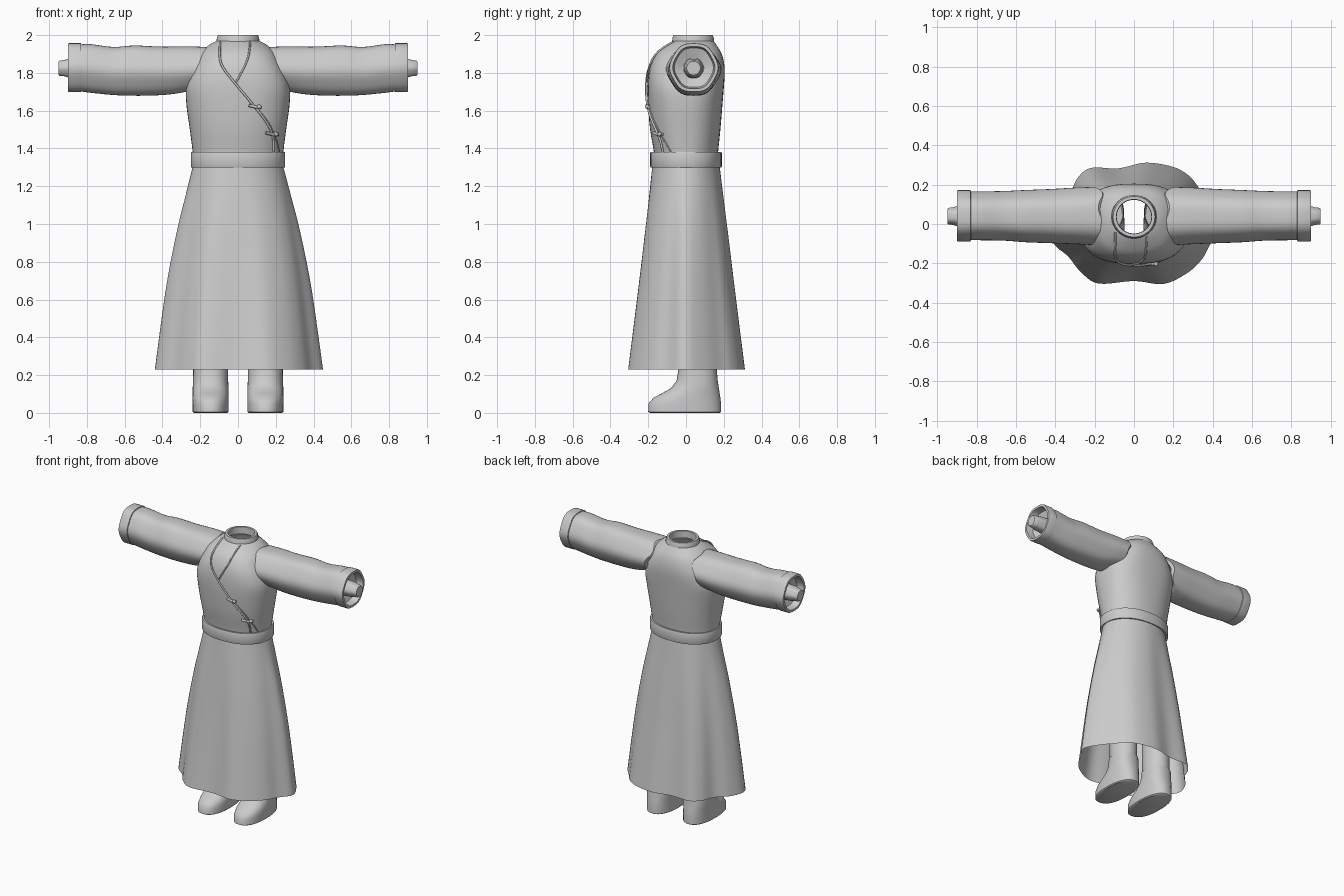
import bpy, bmesh, math
from mathutils import Vector

cube = bpy.data.objects.get("Cube")
if cube:
    bpy.data.objects.remove(cube)

SEG = 48
grey = bpy.data.materials.new("plain_grey")
grey.use_nodes = True
grey.diffuse_color = (0.6, 0.6, 0.6, 1)
grey.node_tree.nodes["Principled BSDF"].inputs["Base Color"].default_value = (0.6, 0.6, 0.6, 1)


def finish(obj, angle=40):
    obj.data.materials.append(grey)
    bpy.ops.object.select_all(action='DESELECT')
    obj.select_set(True)
    bpy.context.view_layer.objects.active = obj
    bpy.ops.object.shade_smooth_by_angle(angle=math.radians(angle))


def loft(name, rings, cap_start=False, cap_end=False):
    """Skin a list of closed rings of points."""
    bm = bmesh.new()
    loops = [[bm.verts.new(p) for p in ring] for ring in rings]
    for a, b in zip(loops, loops[1:]):
        for i in range(len(a)):
            j = (i + 1) % len(a)
            bm.faces.new((a[i], a[j], b[j], b[i]))
    if cap_start:
        bm.faces.new(loops[0])
    if cap_end:
        bm.faces.new(loops[-1])
    bmesh.ops.recalc_face_normals(bm, faces=bm.faces)
    mesh = bpy.data.meshes.new(name)
    bm.to_mesh(mesh)
    bm.free()
    obj = bpy.data.objects.new(name, mesh)
    bpy.context.collection.objects.link(obj)
    finish(obj)
    return obj


def spline(rows, steps, cyclic=False):
    """Catmull-Rom interpolation of rows of numbers."""
    n, out = len(rows), []
    pick = (lambda i: rows[i % n]) if cyclic else (lambda i: rows[max(0, min(n - 1, i))])
    for i in range(n if cyclic else n - 1):
        for k in range(steps):
            t = k / steps
            out.append([0.5 * (2 * b + (c - a) * t + (2 * a - 5 * b + 4 * c - d) * t * t
                               + (3 * b - a - 3 * c + d) * t ** 3)
                        for a, b, c, d in zip(*(pick(i + o) for o in (-1, 0, 1, 2)))])
    return out if cyclic else out + [list(rows[-1])]


def oval(z, hx, front, back, n=2.0, cx=0.0):
    """Horizontal superellipse ring."""
    ring = []
    for i in range(SEG):
        a = 2 * math.pi * i / SEG
        c, s = math.cos(a), math.sin(a)
        ring.append((cx + hx * math.copysign(abs(c) ** (2 / n), c),
                     (front + back) / 2 + (back - front) / 2 * math.copysign(abs(s) ** (2 / n), s), z))
    return ring


# Torso: height, half width, front, back, squareness
torso_rows = spline([
    (1.30, .235, -.165, .165, 2.2), (1.38, .24, -.17, .17, 2.2), (1.50, .255, -.19, .182, 2.3),
    (1.62, .272, -.2, .192, 2.4), (1.72, .275, -.203, .2, 2.6), (1.80, .25, -.197, .205, 2.7),
    (1.86, .222, -.18, .2, 2.6), (1.91, .195, -.15, .185, 2.4), (1.95, .15, -.1, .16, 2.1),
    (1.968, .115, -.072, .147, 2)], 3)
loft("torso", [oval(*r) for r in torso_rows])

# Standing collar with an open neck
loft("collar", [oval(z, .1 + d, -.06 - d, .135 + d) for z, d in
                ((1.96, .014), (1.985, .012), (2.0, .006), (2.0, -.01), (1.95, -.012))])

# Belt
loft("belt", [oval(z, .25 - d, -.19 + d, .19 - d, 2.2) for z, d in
              ((1.305, .03), (1.3, .002), (1.305, 0), (1.375, 0), (1.38, .002), (1.375, .03))])

# Skirt: waist oval blended down into a wavy hem
hem_points = [(.45, -.01), (.4, .1), (.33, .185), (.28, .245), (.2, .29), (.06, .312), (-.08, .283),
              (-.22, .285), (-.29, .23), (-.33, .14), (-.4, .07), (-.44, -.03), (-.4, -.11),
              (-.335, -.165), (-.27, -.245), (-.18, -.303), (0, -.29), (.15, -.305),
              (.27, -.25), (.345, -.18), (.39, -.1)]
hem = spline(hem_points, 5, True)
skirt_rows = spline([(1.31, 0, 0), (1.15, .2, .15), (.95, .44, .34), (.65, .72, .61), (.23, 1, 1)], 4)
skirt = []
for z, fx, fy in skirt_rows:
    ring = []
    for x, y in hem:
        a = math.atan2(y / .31, x / .445)
        ring.append((.238 * math.cos(a) * (1 - fx) + x * fx, .178 * math.sin(a) * (1 - fy) + y * fy, z))
    skirt.append(ring)
loft("skirt", skirt)


def arm_ring(side, x, top, bottom, front, back, slant=0.0, scale=1.0):
    """Softly six-sided ring around the arm; slant follows the armhole."""
    ring = []
    for i in range(SEG):
        a = 2 * math.pi * i / SEG
        c, s = math.cos(a), math.sin(a)
        r = scale * (1 + .022 * math.cos(6 * a))
        edge = -.01 - .05 * s + .03 * s * s + .012 * math.cos(5 * a)
        ring.append((side * (x + slant * edge), (front + back) / 2 + r * c * (back - front) / 2,
                     (top + bottom) / 2 + r * s * (top - bottom) / 2))
    return ring


def round_ring(side, x, r):
    return arm_ring(side, x, 1.825 + r, 1.825 - r, .04 - r, .04 + r)


sleeve_rows = spline([
    (.20, 1.94, 1.70, -.105, .185, 1), (.30, 1.943, 1.685, -.1, .182, .7),
    (.42, 1.942, 1.678, -.095, .175, .2), (.55, 1.948, 1.676, -.09, .17, 0),
    (.66, 1.94, 1.68, -.082, .165, 0), (.78, 1.955, 1.692, -.08, .163, 0),
    (.84, 1.953, 1.70, -.08, .163, 0)], 4)
foot_rows = [(0, .088, -.19, .178), (.006, .095, -.2, .186), (.05, .096, -.198, .185),
             (.08, .096, -.172, .182), (.105, .095, -.125, .178), (.13, .095, -.08, .174),
             (.17, .093, -.05, .168), (.23, .092, -.04, .163)]

for side, word in ((1, "left"), (-1, "right")):
    # Sleeve tucked into the armhole
    first = sleeve_rows[0]
    tuck = arm_ring(side, first[0] - .015, *first[1:], scale=.86)
    loft(word + "_sleeve", [tuck] + [arm_ring(side, *r) for r in sleeve_rows])
    # Cuff with a hollow, funnel-shaped inside
    cuff = [(.83, 0), (.832, .006), (.895, .006), (.9, .004), (.9, -.012), (.85, -.02)]
    loft(word + "_cuff", [arm_ring(side, x, 1.954 + d, 1.702 - d, -.08 - d, .163 + d) for x, d in cuff]
         + [round_ring(side, .83, .05)])
    # Wrist stub
    loft(word + "_wrist", [round_ring(side, x, r) for x, r in
                           ((.8, .055), (.9, .05), (.92, .044), (.945, .041), (.95, .036))], cap_end=True)
    # Boot and trouser leg
    loft(word + "_boot", [oval(z, hx, f, b, 2.3, side * .145) for z, hx, f, b in foot_rows], cap_start=True)
    loft(word + "_leg", [oval(z, hx, .06 - d, .06 + d, 2, side * .145) for z, hx, d in
                         ((.21, .088, .1), (.5, .09, .105), (.9, .092, .11))])


def chest_point(x, z, lift):
    """Point on the front of the torso."""
    for a, b in zip(torso_rows, torso_rows[1:]):
        if a[0] <= z <= b[0]:
            t = (z - a[0]) / (b[0] - a[0])
            _, hx, f, k, n = [p + (q - p) * t for p, q in zip(a, b)]
            depth = max(0, 1 - (abs(x) / hx) ** n) ** (1 / n)
            return Vector((x, (f + k) / 2 - (k - f) / 2 * depth - lift, z))
    return Vector((x, -.07 - lift, z))


def piping(name, points, radius, lift):
    """Thin cord laid over the chest."""
    path = [chest_point(x, z, lift) for x, z in spline(points, 5)]
    curve = bpy.data.curves.new(name, 'CURVE')
    curve.dimensions = '3D'
    curve.bevel_depth = radius
    curve.bevel_resolution = 2
    curve.use_fill_caps = True
    line = curve.splines.new('POLY')
    line.points.add(len(path) - 1)
    for p, co in zip(line.points, path):
        p.co = (*co, 1)
    obj = bpy.data.objects.new(name, curve)
    bpy.context.collection.objects.link(obj)
    bpy.ops.object.select_all(action='DESELECT')
    obj.select_set(True)
    bpy.context.view_layer.objects.active = obj
    bpy.ops.object.convert(target='MESH')
    finish(bpy.context.view_layer.objects.active, 60)


# Crossed lapel edges
piping("lapel_edge", [(-.095, 1.965), (-.09, 1.85), (-.015, 1.745), (.06, 1.655), (.15, 1.54),
                      (.185, 1.46), (.187, 1.375)], .006, .008)
piping("under_lapel_edge", [(.065, 1.965), (.05, 1.87), (-.01, 1.75)], .005, .005)
piping("flap_seam", [(.09, 1.625), (.165, 1.53), (.205, 1.44), (.22, 1.375)], .004, .002)

# Knotted fastenings along the flap
for i, (x, z) in enumerate(((.09, 1.62), (.18, 1.475)), 1):
    piping(f"fastening_{i}", [(x - .032, z + .008), (x, z), (x + .032, z - .002)], .008, .01)
    bpy.ops.mesh.primitive_uv_sphere_add(segments=12, ring_count=8, radius=.012,
                                         location=chest_point(x + .022, z, .014))
    knot = bpy.context.object
    knot.name = f"knot_{i}"
    finish(knot, 60)
